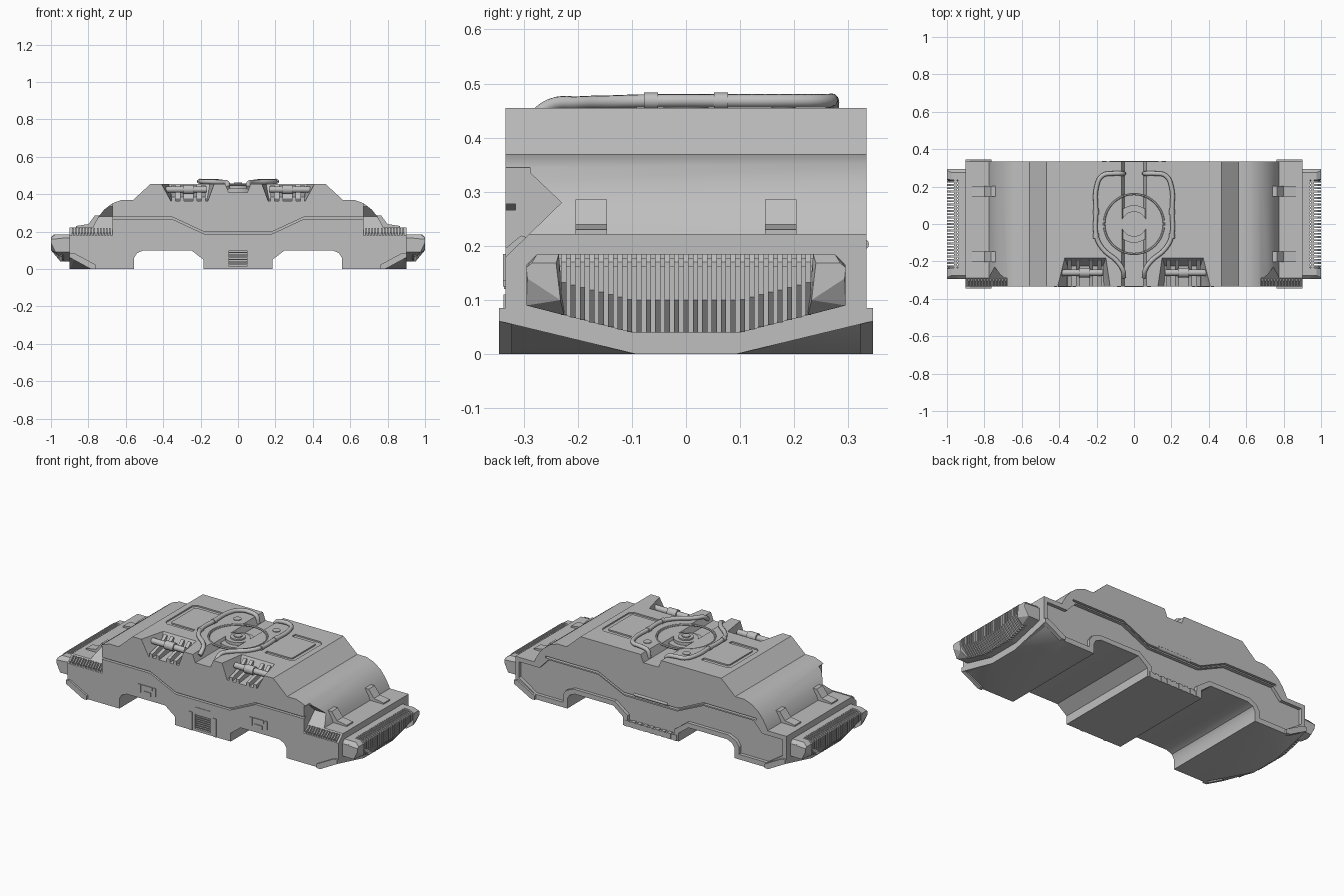
import bpy, bmesh, math
from mathutils import Vector

if "Cube" in bpy.data.objects:
    bpy.data.objects.remove(bpy.data.objects["Cube"])

grey = bpy.data.materials.new("hull_grey")
grey.diffuse_color = (0.52, 0.52, 0.52, 1)
grey.use_nodes = True
grey.node_tree.nodes["Principled BSDF"].inputs["Base Color"].default_value = grey.diffuse_color


def finish(name, bm):
    bmesh.ops.recalc_face_normals(bm, faces=bm.faces)
    me = bpy.data.meshes.new(name)
    bm.to_mesh(me)
    bm.free()
    ob = bpy.data.objects.new(name, me)
    bpy.context.collection.objects.link(ob)
    me.materials.append(grey)
    return ob


def prism(name, pts, axis, a, b):
    """Extrude a 2D outline along an axis from a to b."""
    put = {'x': lambda p, t: (t, p[0], p[1]),
           'y': lambda p, t: (p[0], t, p[1]),
           'z': lambda p, t: (p[0], p[1], t)}[axis]
    bm = bmesh.new()
    lo = [bm.verts.new(put(p, a)) for p in pts]
    hi = [bm.verts.new(put(p, b)) for p in pts]
    bm.faces.new(lo)
    bm.faces.new(hi)
    n = len(pts)
    for i in range(n):
        bm.faces.new((lo[i], lo[(i + 1) % n], hi[(i + 1) % n], hi[i]))
    return finish(name, bm)


def box(name, x0, x1, y0, y1, z0, z1):
    return prism(name, [(x0, y0), (x1, y0), (x1, y1), (x0, y1)], 'z', z0, z1)


def hull(name, pts):
    bm = bmesh.new()
    for p in pts:
        bm.verts.new(p)
    bmesh.ops.convex_hull(bm, input=bm.verts)
    return finish(name, bm)


def strut(name, p, q, r):
    c = [(i, j, k) for i in (-r, r) for j in (-r, r) for k in (-r, r)]
    return hull(name, [Vector(e) + Vector(d) for e in (p, q) for d in c])


def cyl(name, p, q, r, n=24):
    p, q = Vector(p), Vector(q)
    bpy.ops.mesh.primitive_cylinder_add(vertices=n, radius=r, depth=(q - p).length, location=(p + q) / 2)
    ob = bpy.context.object
    ob.name = name
    ob.rotation_euler = (q - p).to_track_quat('Z', 'Y').to_euler()
    ob.data.materials.append(grey)
    smooth(ob)
    return ob


def smooth(ob):
    bpy.ops.object.select_all(action='DESELECT')
    ob.select_set(True)
    bpy.context.view_layer.objects.active = ob
    bpy.ops.object.shade_smooth_by_angle(angle=math.radians(32))


def cut(ob, cutter):
    cutter.hide_render = True
    bpy.context.view_layer.objects.active = ob
    m = ob.modifiers.new("cut", 'BOOLEAN')
    m.operation, m.solver, m.object = 'DIFFERENCE', 'EXACT', cutter
    bpy.ops.object.modifier_apply(modifier=m.name)
    bpy.data.objects.remove(cutter)


def mirrored(half):
    return half + [(-x, z) for x, z in reversed(half)]


# main hull: front silhouette with top channel and two wheel arches per side
half = [(0.05, 0.41), (0.068, 0.455), (0.467, 0.455), (0.56, 0.37), (0.62, 0.37), (0.67, 0.352),
        (0.715, 0.318), (0.745, 0.28), (0.768, 0.24), (0.775, 0.222), (0.9, 0.222), (0.9, 0),
        (0.555, 0), (0.555, 0.06), (0.54, 0.085), (0.505, 0.1), (0.25, 0.1), (0.185, 0.05), (0.185, 0)]
body = prism("main_hull", mirrored(half), 'y', -0.333, 0.333)

for s in (1, -1):
    # lower corner cut, with its rim
    for t in (1, -1):
        A, B, C = [Vector((s * x, t * y, z)) for x, y, z in
                   ((0.9, 0.085, 0), (0.9, 0.345, 0.075), (0.755, 0.345, 0))]
        A2, C2 = A + (A - B) * .3, C + (C - B) * .3
        B2 = B + (B - A) * .3 + (B - C) * .3
        drop = Vector((s * .2, t * .2, -.3))
        cut(body, hull("corner_cutter", [A2, B2, C2, A2 + drop, B2 + drop, C2 + drop]))
        a, b, c = [(s * x, t * y, z) for x, y, z in
                   ((.888, .08, .012), (.888, .333, .073), (.775, .333, .012))]
        strut("corner_rim_end", a, b, .012)
        strut("corner_rim_side", b, c, .012)
        strut("corner_rim_bottom", a, (s * .888, 0, .012), .012)
    # front notch beside the deck
    cut(body, prism("notch_cutter", [(-.343, .17), (-.23, .28), (-.288, .335), (-.288, .345), (-.343, .345)],
                    'x', s * .67, s * 1.05))
    # open front pocket in the roof
    cut(body, hull("pocket_cutter", [(s * x, y, z) for x, y, z in (
        (.15, -.18, .456), (.37, -.18, .456), (.13, -.36, .456), (.41, -.36, .456),
        (.12, -.36, .47), (.42, -.36, .47), (.37, -.175, .47), (.15, -.175, .47),
        (.16, -.36, .36), (.36, -.36, .36), (.165, -.225, .375), (.355, -.225, .375))]))
    # bracket-shaped recess in the roof
    c_shape = [(.24, .2), (.41, .2), (.43, .18), (.43, -.07), (.41, -.09), (.24, -.09), (.24, -.065),
               (.393, -.065), (.403, -.055), (.403, .16), (.393, .17), (.24, .17)]
    cut(body, prism("bracket_cutter", [(s * x, y) for x, y in c_shape], 'z', .447, .47))

# zigzag groove on front and back
line = [(.7, .272), (.35, .272), (.18, .193)]
zig = [(x, z + .005) for x, z in mirrored(line)] + [(x, z - .006) for x, z in reversed(mirrored(line))]
cut(body, prism("front_groove_cutter", zig, 'y', -.36, -.315))
# sunk lower panel on the back
panel = [(.175, .178), (.35, .258), (.68, .258), (.74, .195), (.875, .195), (.875, .1), (.77, .03),
         (.585, .03), (.585, .075), (.565, .105), (.515, .128), (.24, .128), (.155, .065), (.155, .03)]
cut(body, prism("back_panel_cutter", mirrored(panel), 'y', .313, .36))
cut(body, prism("back_groove_cutter", zig, 'y', .313, .36))
# front centre grille recess
cut(body, box("grille_cutter", -.052, .052, -.36, -.32, .015, .103))
# round well under the hub
well = [(.165 * math.cos(i * math.pi / 24), .165 * math.sin(i * math.pi / 24)) for i in range(48)]
cut(body, prism("well_cutter", well, 'z', .448, .49))
smooth(body)

# hub in the channel
cyl("hub_base", (0, 0, .405), (0, 0, .432), .1, 40)
cyl("hub_drum", (0, 0, .43), (0, 0, .448), .068, 32)
cyl("hub_cap", (0, 0, .44), (0, 0, .456), .042, 32)
cyl("hub_bolt", (0, 0, .45), (0, 0, .462), .025, 6)
bpy.ops.mesh.primitive_torus_add(major_radius=.16, minor_radius=.006, major_segments=48,
                                 minor_segments=6, location=(0, 0, .45))
ring = bpy.context.object
ring.name = "well_ring"
ring.data.materials.append(grey)
smooth(ring)

# front grille
for i in range(7):
    z = .022 + i * .0125
    box("grille_slat", -.05, .05, -.331, -.318, z, z + .006)
box("grille_top_plate", -.052, .052, -.336, -.33, .12, .145)
for i in range(9):
    x = -.16 + i * .04
    box("back_tooth", x - .012, x + .012, .31, .336, 0, .035)
cyl("back_rod", (-.11, .328, .203), (.11, .328, .203), .01, 12)
box("back_rod_mount", -.115, .115, .305, .325, .19, .215)

for s in (1, -1):
    # roof pipe with two clamps
    cu = bpy.data.curves.new("roof_pipe", 'CURVE')
    cu.dimensions, cu.bevel_depth, cu.bevel_resolution, cu.resolution_u = '3D', .0125, 3, 5
    path = [(.055, -.285, .435), (.058, -.25, .46), (.09, -.2, .464), (.165, -.135, .466), (.2, -.07, .468),
            (.203, .07, .468), (.2, .2, .468), (.17, .258, .468), (.11, .27, .468), (.065, .27, .455),
            (.055, .27, .415)]
    sp = cu.splines.new('BEZIER')
    sp.bezier_points.add(len(path) - 1)
    for bp, p in zip(sp.bezier_points, path):
        bp.co = (s * p[0], p[1], p[2])
        bp.handle_left_type = bp.handle_right_type = 'AUTO'
    cu.use_fill_caps = True
    cu.materials.append(grey)
    bpy.context.collection.objects.link(bpy.data.objects.new("roof_pipe", cu))
    for y in (-.065, .065):
        cyl("pipe_clamp", (s * .203, y - .013, .468), (s * .203, y + .013, .468), .015, 16)
    cyl("roof_stud", (s * .13, .18, .44), (s * .13, .18, .459), .022, 20)

    # roller and fins in the front pocket
    cyl("pocket_roller", (s * .165, -.26, .425), (s * .385, -.26, .425), .017, 20)
    cyl("roller_sleeve", (s * .235, -.26, .425), (s * .295, -.26, .425), .025, 20)
    for x in (.185, .23, .3, .345):
        prism("pocket_fin", [(-.19, .44), (-.195, .448), (-.24, .41), (-.333, .385), (-.333, .355), (-.2, .36)],
              'x', s * x - .01, s * x + .01)

    # shallow front fittings: plain plate and clamps
    box("fitting_plate", s * .37 - .025, s * .37 + .025, -.338, -.33, .125, .15)
    box("fitting_bar", s * .37 - .035, s * .37 + .035, -.338, -.33, .165, .185)
    for d in (-.05, .05):
        box("fitting_clamp", s * .37 + d - .009, s * .37 + d + .009, -.338, -.33, .135, .185)
    # grille side posts
    box("grille_post", s * .08 - .01, s * .08 + .01, -.337, -.33, 0, .11)

    # deck straps and edge ribs
    for y in (-.175, .175):
        prism("deck_strap", [(s * x, z) for x, z in ((.73, .25), (.735, .286), (.765, .286), (.8, .24),
                             (.865, .23), (.865, .215), (.76, .215))], 'y', y - .029, y + .029)
    for i in range(13):
        x = s * (.685 + i * .0165)
        prism("deck_rib", [(-.333, .176), (-.333, .196), (-.305, .219), (-.29, .215)], 'x', x - .004, x + .004)

    # end bumper: backing, corner blocks, lower lip and upright slats
    prism("bumper_back", [(-.295, .165), (-.275, .185), (.275, .185), (.295, .165), (.295, .09),
                          (.1, .04), (-.1, .04), (-.295, .09)], 'x', s * .89, s * .94)
    for t in (1, -1):
        hull("bumper_corner", [(s * x, t * y, z) for x, y, z in (
            (.9, .295, .165), (.9, .275, .185), (.975, .275, .185), (1, .285, .168), (1, .295, .16),
            (.975, .295, .09), (1, .293, .14), (.9, .295, .09), (.9, .225, .072), (.96, .225, .072),
            (1, .24, .168), (1, .232, .1), (.975, .235, .185), (.9, .235, .185))])
    strut("bumper_top_bar", (s * .955, -.24, .17), (s * .955, .24, .17), .008)
    n = 27
    for i in range(n):
        y = -.226 + i * .452 / (n - 1)
        zb = .04 + max(0, abs(y) - .1) * .256
        prism("bumper_slat", [(s * x, z) for x, z in ((.93, .185), (.985, .185), (1, .17), (1, zb + .06),
                              (.95, zb), (.93, zb))], 'y', y - .0048, y + .0048)
